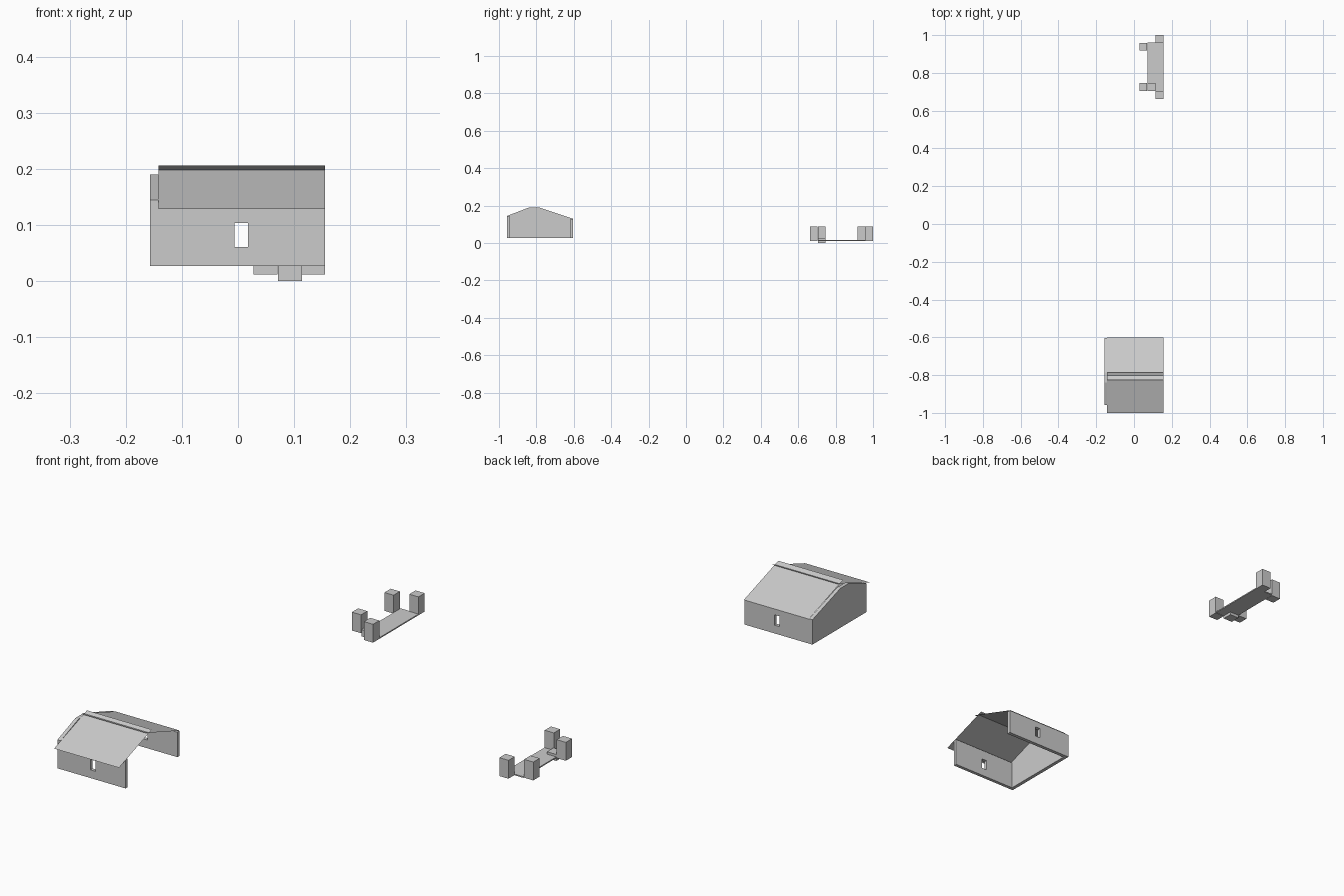
import bpy

if "Cube" in bpy.data.objects:
    bpy.data.objects.remove(bpy.data.objects["Cube"])


def mesh(name, verts, faces):
    me = bpy.data.meshes.new(name)
    me.from_pydata(verts, [], faces)
    me.update()
    ob = bpy.data.objects.new(name, me)
    bpy.context.collection.objects.link(ob)
    return ob


def prism(name, profile, x0, x1):
    # Extrude a closed (y, z) profile along x
    n = len(profile)
    verts = [(x, y, z) for x in (x0, x1) for y, z in profile]
    faces = [tuple(range(n))[::-1], tuple(range(n, 2 * n))]
    faces += [(i, (i + 1) % n, n + (i + 1) % n, n + i) for i in range(n)]
    return mesh(name, verts, faces)


def box(name, x0, x1, y0, y1, z0, z1):
    return prism(name, [(y0, z0), (y1, z0), (y1, z1), (y0, z1)], x0, x1)


def sheet(name, path, x0, x1):
    # Zero-thickness sheet following a (y, z) path
    verts = [(x, y, z) for y, z in path for x in (x0, x1)]
    faces = [(2 * i, 2 * i + 1, 2 * i + 3, 2 * i + 2) for i in range(len(path) - 1)]
    return mesh(name, verts, faces)


L, R = -0.157, 0.155      # house ends
INNER = -0.142            # inside of the gable wall
FLOOR = 0.027

# Gable wall on the left end; right end stays open
prism("gable_wall", [(-0.603, FLOOR), (-0.603, 0.13), (-0.785, 0.19),
                     (-0.84, 0.19), (-0.957, 0.145), (-0.957, FLOOR)][::-1], L, INNER)

# Long walls, with window opening cut through both
cutter = box("window_cutter", -0.006, 0.018, -1.1, -0.5, 0.061, 0.104)
cutter.hide_render = True
cutter.hide_viewport = True
for name, y0, y1, top in (("front_wall", -0.957, -0.943, 0.144),
                          ("back_wall", -0.618, -0.603, 0.130)):
    wall = box(name, INNER, R, y0, y1, FLOOR, top)
    mod = wall.modifiers.new("window", 'BOOLEAN')
    mod.operation = 'DIFFERENCE'
    mod.solver = 'EXACT'
    mod.object = cutter

# Thin roof sheets that cross at the ridge
sheet("front_roof", [(-1.0, 0.129), (-0.785, 0.205)], INNER, R)
sheet("back_roof", [(-0.825, 0.206), (-0.6, 0.130)], INNER, R)

# Low platform with four corner posts and a step
box("platform", 0.071, R, 0.705, 0.962, 0.012, 0.017)
box("step", 0.071, 0.114, 0.705, 0.747, 0.0, 0.027)
for i, (x, y) in enumerate([(0.028, 0.705), (0.028, 0.918), (0.113, 0.662), (0.113, 0.959)]):
    box(f"post_{i + 1}", x, x + 0.042, y, y + 0.041, 0.012, 0.088)
